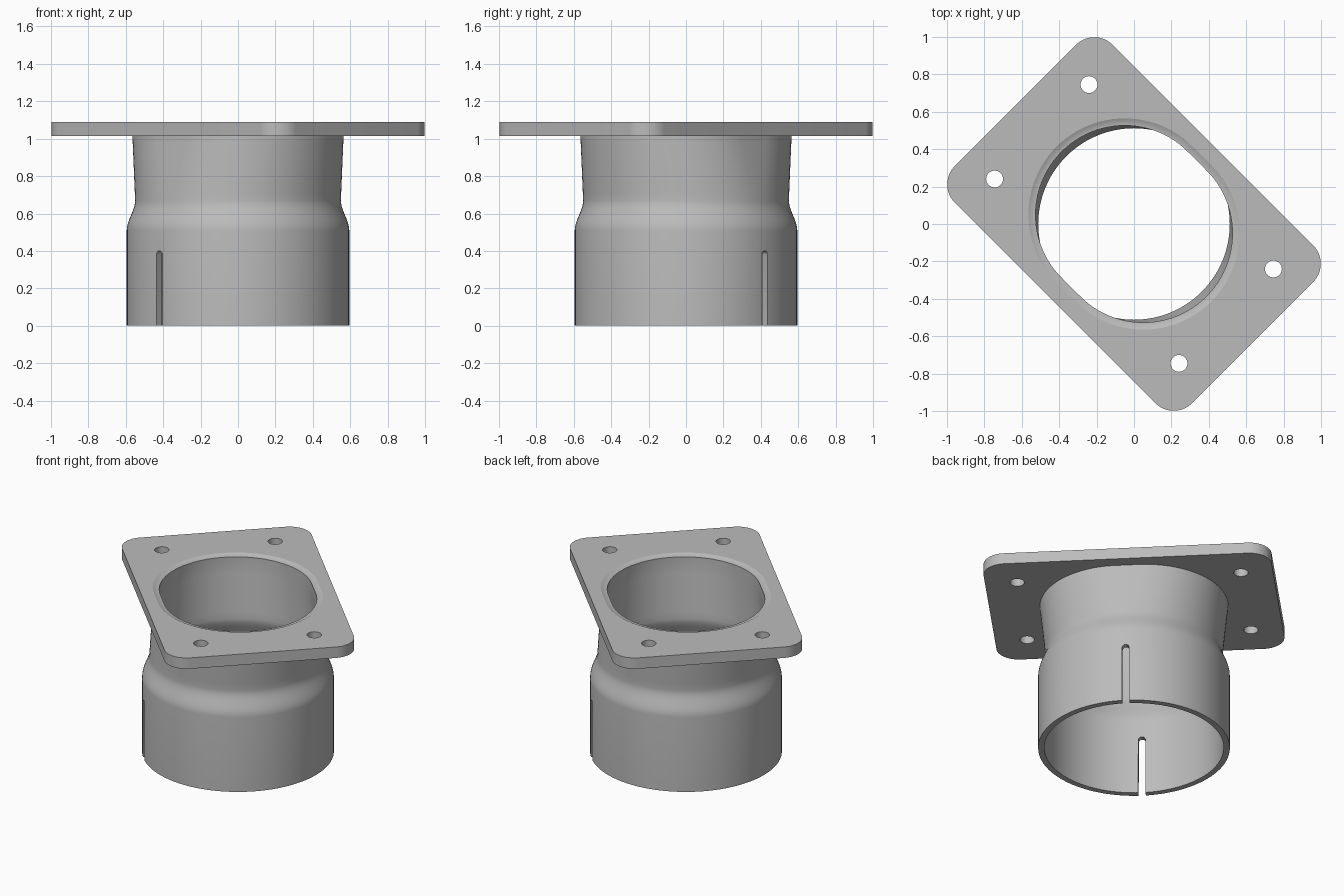
import bpy, bmesh, math
from mathutils import Matrix

cube = bpy.data.objects.get("Cube")
if cube:
    bpy.data.objects.remove(cube, do_unlink=True)

steel = bpy.data.materials.new("plain_grey_steel")
steel.use_nodes = True
steel.diffuse_color = (0.5, 0.5, 0.5, 1)
steel.node_tree.nodes["Principled BSDF"].inputs["Base Color"].default_value = (0.5, 0.5, 0.5, 1)

TURN = Matrix.Rotation(-math.pi / 4, 4, "Z")   # long side of the plate runs diagonally
PLATE_LOW, PLATE_TOP = 1.015, 1.09


def rounded(radius, dx, dy=0.0, n=96):
    """Circle stretched by straight runs of half length dx and dy."""
    pts = []
    for i in range(n):
        a = math.tau * (i + 0.5 * (dy > 0)) / n
        c, s = math.cos(a), math.sin(a)
        sx = 0 if abs(c) < 1e-6 else math.copysign(dx, c)
        sy = 0 if abs(s) < 1e-6 else math.copysign(dy, s)
        pts.append((radius * c + sx, radius * s + sy))
    return pts


def loft(name, rings, closed=False, upright=False):
    """Skin a list of (outline, z) rings; closed joins last to first, else capped."""
    bm = bmesh.new()
    loops = [[bm.verts.new((x, y, z)) for x, y in outline] for outline, z in rings]
    n = len(loops[0])
    pairs = list(zip(loops, loops[1:]))
    if closed:
        pairs.append((loops[-1], loops[0]))
    else:
        bm.faces.new(loops[0])
        bm.faces.new(loops[-1])
    for low, high in pairs:
        for i in range(n):
            j = (i + 1) % n
            bm.faces.new((low[i], low[j], high[j], high[i]))
    if upright:   # turn so the outline's long axis stands up
        for v in bm.verts:
            v.co = v.co.yzx
    bm.transform(TURN)
    bmesh.ops.recalc_face_normals(bm, faces=bm.faces)
    mesh = bpy.data.meshes.new(name)
    bm.to_mesh(mesh)
    bm.free()
    mesh.materials.append(steel)
    obj = bpy.data.objects.new(name, mesh)
    bpy.context.collection.objects.link(obj)
    return obj


def activate(obj):
    bpy.ops.object.select_all(action="DESELECT")
    obj.select_set(True)
    bpy.context.view_layer.objects.active = obj


def cut(obj, cutter):
    activate(obj)
    mod = obj.modifiers.new("cut", "BOOLEAN")
    mod.operation, mod.solver, mod.object = "DIFFERENCE", "EXACT", cutter
    bpy.ops.object.modifier_apply(modifier=mod.name)
    bpy.data.objects.remove(cutter, do_unlink=True)


def smooth(obj):
    activate(obj)
    bpy.ops.object.shade_smooth_by_angle(angle=math.radians(30))


# Mounting plate with rounded corners, tube opening and four bolt holes
outline = rounded(0.14, 0.757, 0.457)
plate = loft("mounting_plate", [(outline, PLATE_LOW), (outline, PLATE_TOP)])
opening = rounded(0.515, 0.07)
cut(plate, loft("opening_cutter", [(opening, 0.9), (opening, 1.2)]))
for sx in (-1, 1):
    for sy in (-1, 1):
        hole = [(x + sx * 0.697, y + sy * 0.357) for x, y in rounded(0.045, 0, n=32)]
        cut(plate, loft("bolt_hole_cutter", [(hole, 0.9), (hole, 1.2)]))
smooth(plate)

# Tube wall: round socket, smooth shoulder, neck flattening towards the plate
WALL = 0.038
stations = [(0.0, 0.595, 0)]
for i in range(11):
    t = i / 10
    ease = t * t * (3 - 2 * t)
    stations.append((0.51 + 0.16 * t, 0.595 - 0.045 * ease, 0))
for i in range(1, 9):
    t = i / 8
    stations.append((0.67 + (PLATE_LOW - 0.67) * t, 0.55 - 0.035 * t, 0.07 * t))
outer = [(rounded(r, d), z) for z, r, d in stations]
inner = [(rounded(r - WALL, d), z) for z, r, d in stations]
# Weld slope and rim inside the plate
rim = [(rounded(0.515, 0.07), PLATE_TOP),
       (rounded(0.49, 0.07), PLATE_TOP - 0.012),
       (rounded(0.515 - WALL, 0.07), PLATE_TOP - 0.012)]
tube = loft("tube", outer + rim + inner[::-1], closed=True)

# Two opposite clamping slots with round tops
slot = rounded(0.0225, 0.3775, n=32)
cut(tube, loft("slot_cutter", [(slot, -0.8), (slot, 0.8)], upright=True))
smooth(tube)
